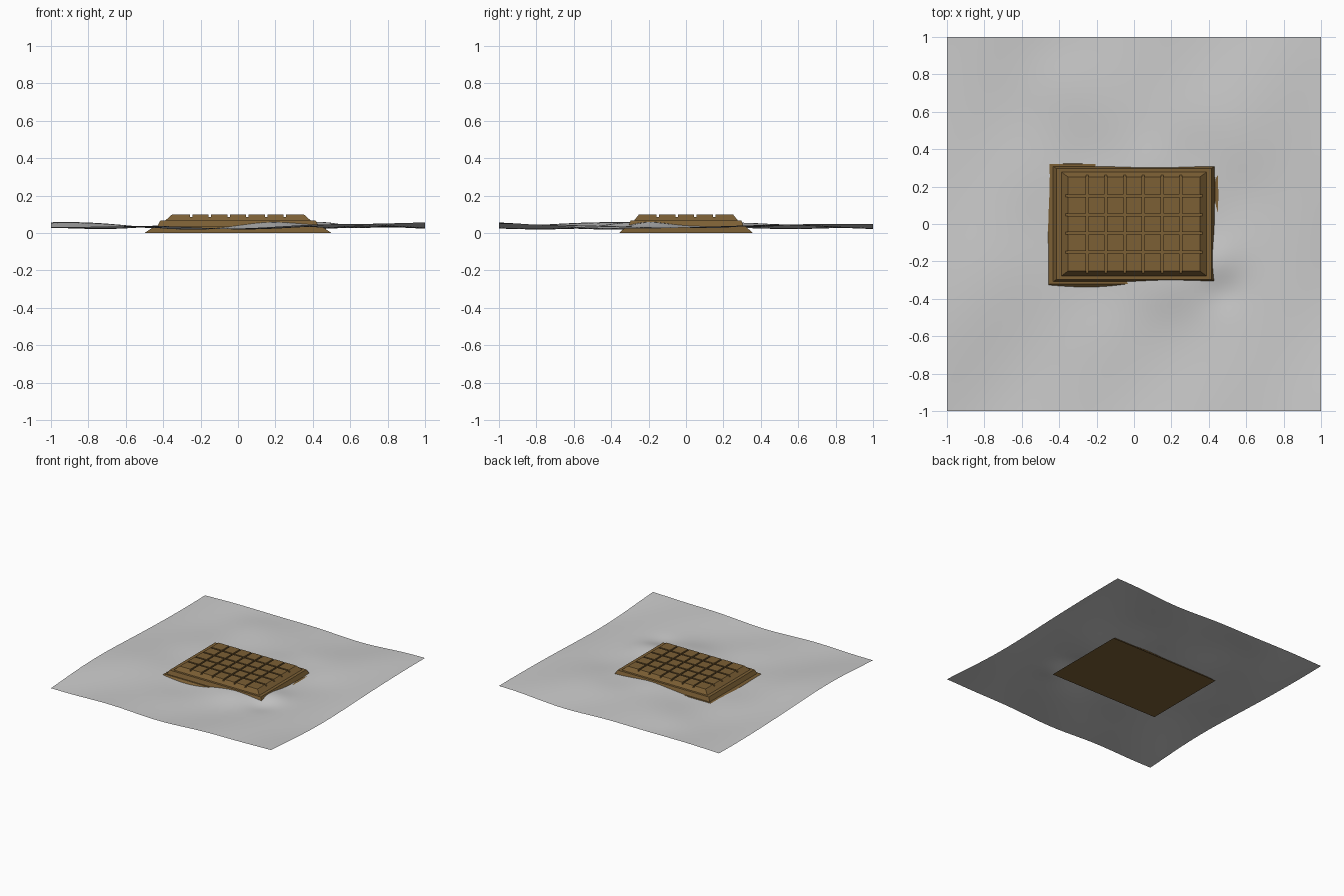
import bpy, bmesh, math

if "Cube" in bpy.data.objects:
    bpy.data.objects.remove(bpy.data.objects["Cube"])


def material(name, col):
    m = bpy.data.materials.new(name)
    m.diffuse_color = (*col, 1)
    m.use_nodes = True
    m.node_tree.nodes["Principled BSDF"].inputs["Base Color"].default_value = m.diffuse_color
    return m


def make_object(name, bm, mat=None):
    bmesh.ops.recalc_face_normals(bm, faces=bm.faces)
    me = bpy.data.meshes.new(name)
    bm.to_mesh(me)
    bm.free()
    ob = bpy.data.objects.new(name, me)
    bpy.context.collection.objects.link(ob)
    if mat:
        me.materials.append(mat)
    return ob


wood = material("wood", (0.20, 0.115, 0.035))
RATIO = 5 / 7


# Stepped plinth: each (half width, z) is a rectangular ring
def stepped(name, rings):
    bm = bmesh.new()
    loops = []
    for w, z in rings:
        d = w * RATIO
        loops.append([bm.verts.new(p) for p in
                      ((-w, -d, z), (w, -d, z), (w, d, z), (-w, d, z))])
    for a, b in zip(loops, loops[1:]):
        for i in range(4):
            j = (i + 1) % 4
            bm.faces.new((a[i], a[j], b[j], b[i]))
    bm.faces.new(loops[0][::-1])
    bm.faces.new(loops[-1])
    return make_object(name, bm, wood)


stepped("plinth_steps", [(0.5, 0), (0.448, 0.035), (0.432, 0.035),
                         (0.415, 0.067), (0.38, 0.067)])
top = stepped("plank_top", [(0.39, 0.066), (0.353, 0.099)])


# Groove cutters between the top blocks
def grooves(name, positions, along_x):
    bm = bmesh.new()
    for p in positions:
        r = bmesh.ops.create_cube(bm, size=1)["verts"]
        bmesh.ops.scale(bm, verts=r, vec=(1, 0.013, 0.026) if along_x else (0.013, 1, 0.026))
        bmesh.ops.translate(bm, verts=r, vec=(0, p, 0.1) if along_x else (p, 0, 0.1))
    ob = make_object(name, bm)
    ob.hide_render = True
    return ob


cutters = [grooves("groove_cutter_long", [-0.15, -0.05, 0.05, 0.15], True),
           grooves("groove_cutter_cross", [-0.25 + 0.1 * i for i in range(6)], False)]
bpy.context.view_layer.objects.active = top
for c in cutters:
    m = top.modifiers.new("grooves", 'BOOLEAN')
    m.operation = 'DIFFERENCE'
    m.solver = 'EXACT'
    m.object = c
    bpy.ops.object.modifier_apply(modifier=m.name)
for c in cutters:
    bpy.data.objects.remove(c, do_unlink=True)


# Rolling ground sheet: soft waves plus bumps and dips (x, y, height, radius)
BUMPS = [(0.2, -0.32, 0.020, 0.18), (0.46, -0.2, 0.022, 0.13),
         (-0.2, -0.36, -0.014, 0.22), (-0.5, 0.0, -0.018, 0.25),
         (0.5, 0.15, -0.016, 0.2), (0.47, -0.36, -0.012, 0.1),
         (-0.25, 0.36, -0.016, 0.22), (0.1, 0.34, 0.004, 0.12),
         (0.35, 0.36, -0.014, 0.18), (-0.4, 0.75, 0.012, 0.2)]


def ground_height(x, y):
    z = 0.04 + 0.011 * math.sin(3.6 * y - 1.6 * x + 0.9)
    z += 0.007 * math.sin(4.3 * x + 2.4 * y + 0.5)
    z += 0.004 * math.sin(8.0 * x - 5.0 * y)
    for bx, by, h, r in BUMPS:
        z += h * math.exp(-((x - bx) ** 2 + (y - by) ** 2) / r ** 2)
    return max(0.01, min(0.068, z))


bm = bmesh.new()
bmesh.ops.create_grid(bm, x_segments=64, y_segments=64, size=1)
for v in bm.verts:
    v.co.z = ground_height(v.co.x, v.co.y)
for f in bm.faces:
    f.smooth = True
make_object("ground_sheet", bm)
